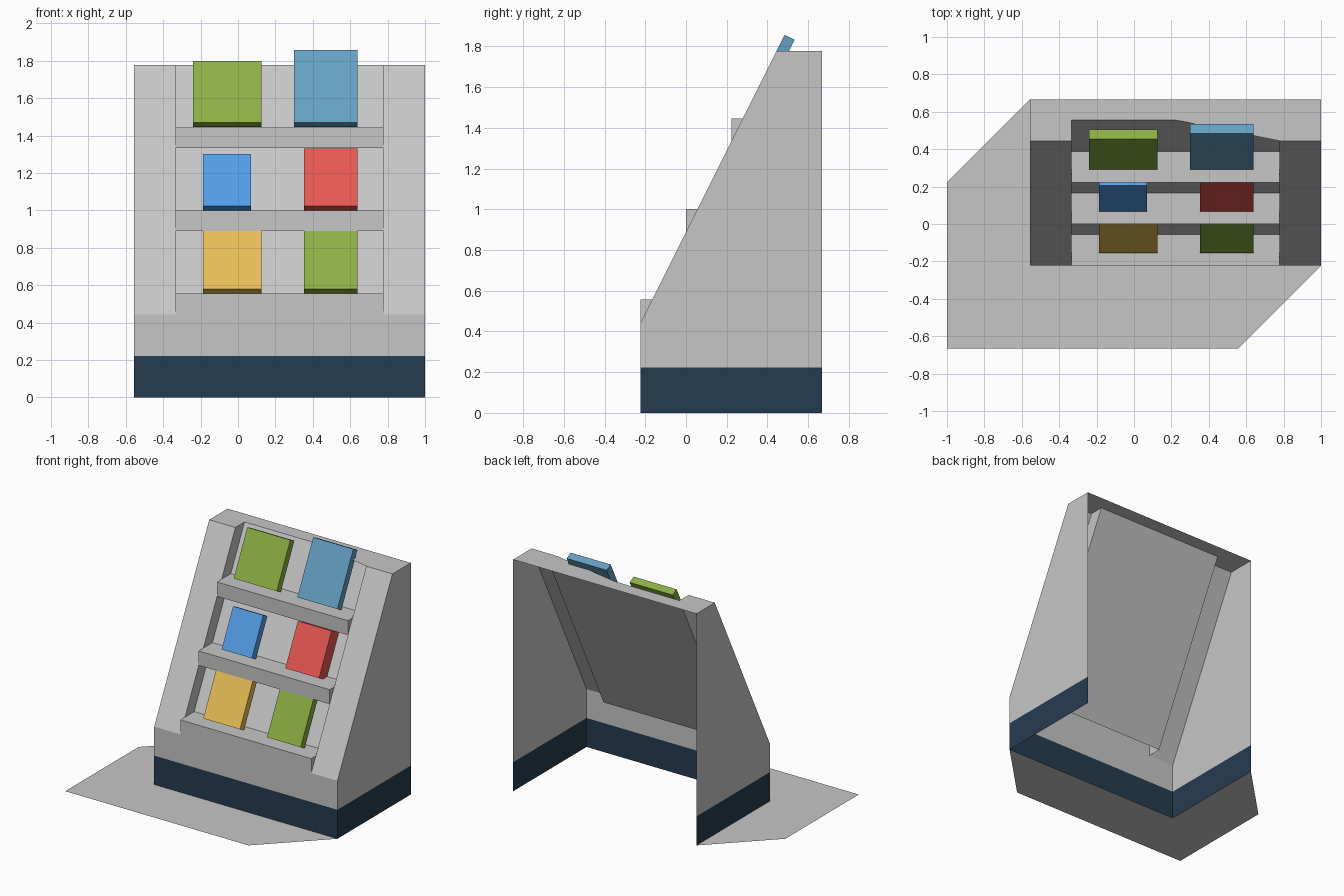
import bpy, bmesh

if "Cube" in bpy.data.objects:
    bpy.data.objects.remove(bpy.data.objects["Cube"])

U = 1 / 9  # design grid unit


def material(name, rgb):
    lin = [((c / 255 + 0.055) / 1.055) ** 2.4 for c in rgb]
    m = bpy.data.materials.new(name)
    m.diffuse_color = (*lin, 1)
    m.use_nodes = True
    m.node_tree.nodes["Principled BSDF"].inputs["Base Color"].default_value = m.diffuse_color
    return m


GREY = material("light_grey", (198, 198, 198))
NAVY = material("navy", (37, 60, 80))
YELLOW = material("yellow", (238, 195, 89))
BLUE = material("bright_blue", (86, 163, 239))
RED = material("red", (238, 90, 85))
GREEN = material("leaf_green", (139, 175, 68))
STEEL = material("steel_blue", (101, 159, 194))


def build(name, faces, mat):
    """Make an object from faces given as lists of 3D points."""
    bm = bmesh.new()
    for pts in faces:
        bm.faces.new([bm.verts.new(p) for p in pts])
    bmesh.ops.remove_doubles(bm, verts=bm.verts, dist=1e-4)
    me = bpy.data.meshes.new(name)
    bm.to_mesh(me)
    bm.free()
    me.materials.append(mat)
    ob = bpy.data.objects.new(name, me)
    bpy.context.collection.objects.link(ob)


def strip(x0, x1, a, b):
    """Quad spanning x0..x1 between profile points a and b (y, z)."""
    return [(x0, *a), (x1, *a), (x1, *b), (x0, *b)]


def side(x, profile, flip=False):
    pts = [(x, *p) for p in profile]
    return pts[::-1] if flip else pts


L, R = -5 * U, 1.0            # outer sides
IL, IR = -3 * U, 7 * U        # recess sides
F, B = -2 * U, 6 * U          # front and back
T = 16 * U                    # top height

# Flat floor sheet, wrapping the front and left of the stand
build("floor_sheet", [[(-1, -B, 0), (5 * U, -B, 0), (1, F, 0), (L, F, 0)],
                      [(-1, -B, 0), (L, F, 0), (L, B, 0), (-1, 2 * U, 0)]], GREY)

# Navy base band: front and two sides, open back and bottom
band = [(F, 0), (B, 0), (B, 2 * U), (F, 2 * U)]
build("base_band", [strip(L, R, (F, 0), (F, 2 * U)),
                    side(R, band), side(L, band, True)], NAVY)

# Grey casing: side walls, low front, sloping frame strips and top
wall = [(F, 2 * U), (B, 2 * U), (B, T), (4 * U, T), (F, 4 * U)]
lo, hi = (F, 4 * U), (4 * U, T)
top = [(L, 4 * U), (IL, 4 * U), (IL, 5 * U), (2 * U, 5 * U),
       (IR, 4 * U), (R, 4 * U), (R, B), (L, B)]
build("casing", [side(R, wall), side(L, wall, True),
                 strip(L, R, (F, 2 * U), lo),
                 strip(L, IL, lo, hi), strip(IR, R, lo, hi),
                 [(x, y, T) for x, y in top]], GREY)

# Recess: sloping back panel with its two side cheeks
plo, phi = (-U, 4 * U), (5 * U, T)
cheek = [lo, plo, phi, hi]
build("recess", [strip(IL, IR, plo, phi),
                 side(IL, cheek), side(IR, cheek, True)], GREY)

# Three shelves stepping up the slope
for i in range(3):
    y, z = (2 * i - 2) * U, (5 + 4 * i) * U
    front_low, front_top = (y, z - U), (y, z)
    tri = [front_low, (y + U / 2, z), front_top]
    faces = [strip(IL, IR, front_low, front_top),
             strip(IL, IR, front_top, (y + 1.5 * U, z)),
             side(IR, tri), side(IL, tri, True)]
    if i:
        faces.append(strip(IL, IR, (y + U, z - U), front_low))
    build(f"shelf_{i + 1}", faces, GREY)


def book(name, x0, x1, z0, z1, d, mat):
    """Box leaning on the slope; d is its depth in y, square to the slope."""
    a, b = (z0 / 2 - 4 * U, z0), (z1 / 2 - 4 * U, z1)
    c, e = (b[0] + d, b[1] - d / 2), (a[0] + d, a[1] - d / 2)
    prof = [a, e, c, b]
    build(name, [strip(x0, x1, a, b), strip(x0, x1, b, c), strip(x0, x1, c, e),
                 strip(x0, x1, e, a), side(x1, prof), side(x0, prof, True)], mat)


# Leaning books
D = 0.0495
book("book_top_left", -0.24, 0.125, 1.47, 1.80, D, GREEN)
book("book_top_right", 0.30, 0.64, 1.47, 1.857, D, STEEL)
book("book_middle_left", -0.187, 0.07, 1.025, 1.303, D, BLUE)
book("book_middle_right", 0.354, 0.64, 1.025, 1.33, 0.088, RED)
book("book_bottom_left", -0.187, 0.125, 0.58, 0.895, D, YELLOW)
book("book_bottom_right", 0.354, 0.64, 0.58, 0.895, D, GREEN)
